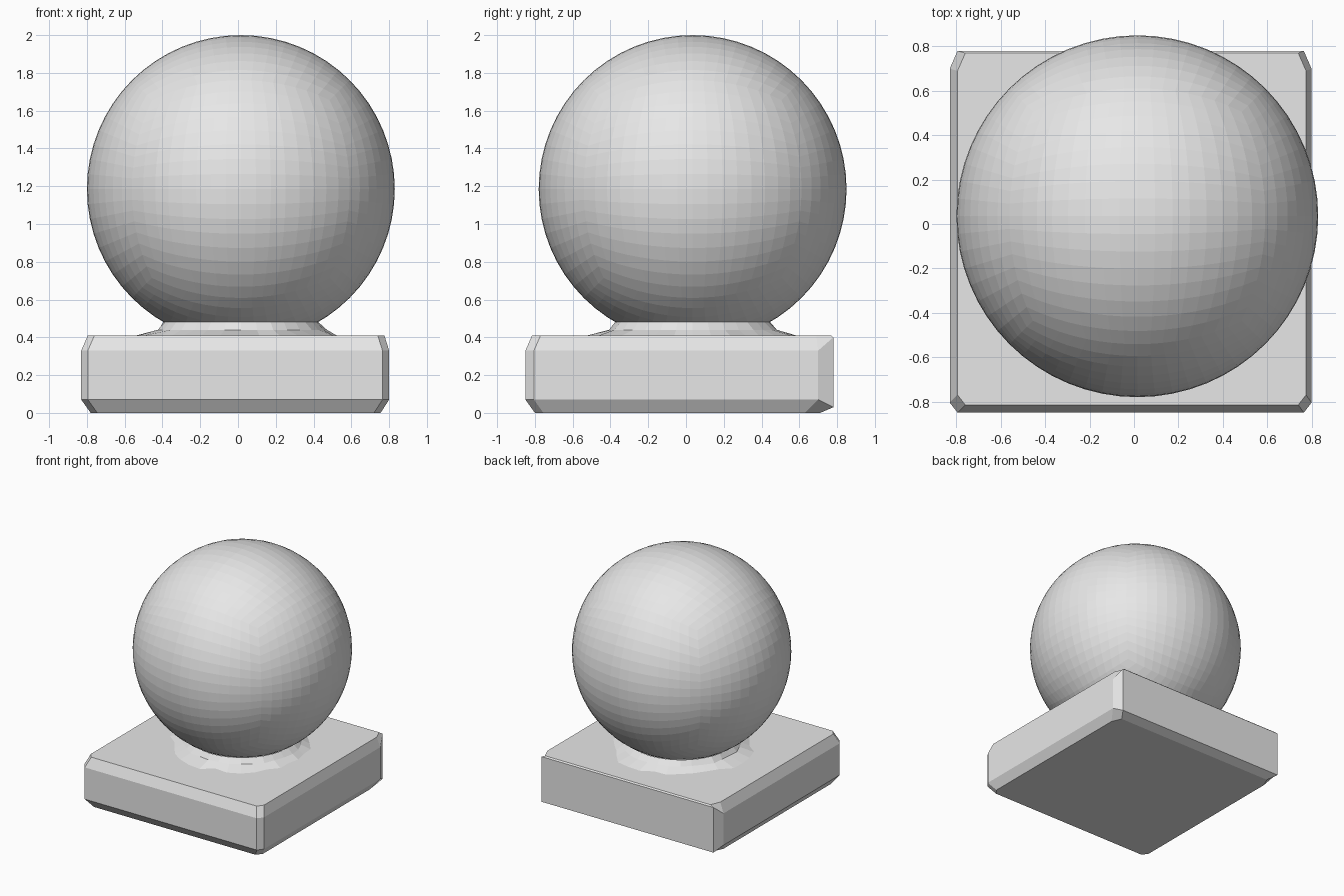
import bpy, bmesh, math, random
from mathutils import Vector

random.seed(4)
cube = bpy.data.objects.get("Cube")
if cube:
    bpy.data.objects.remove(cube, do_unlink=True)

# Single plain grey finish
stone = bpy.data.materials.new("stone_grey")
stone.use_nodes = True
GREY = (0.8, 0.8, 0.8, 1)
stone.diffuse_color = GREY
stone.node_tree.nodes["Principled BSDF"].inputs["Base Color"].default_value = GREY

CENTRE = Vector((0.015, 0.035, 1.185))
RADIUS = 0.815
CUT_Z = 0.48


def add_object(name, bm):
    bmesh.ops.recalc_face_normals(bm, faces=bm.faces)
    mesh = bpy.data.meshes.new(name)
    bm.to_mesh(mesh)
    bm.free()
    mesh.materials.append(stone)
    obj = bpy.data.objects.new(name, mesh)
    bpy.context.collection.objects.link(obj)
    return obj


def loft(rings, capped):
    """Skin consecutive rings of points, optionally closing both ends."""
    bm = bmesh.new()
    loops = [[bm.verts.new(p) for p in ring] for ring in rings]
    for low, high in zip(loops, loops[1:]):
        for i in range(len(low)):
            j = (i + 1) % len(low)
            bm.faces.new((low[i], low[j], high[j], high[i]))
    if capped:
        bm.faces.new(loops[0][::-1])
        bm.faces.new(loops[-1])
    return bm


def plinth_ring(x0, x1, y0, y1, z_front, z_back):
    """Rectangle with clipped corners; the back corners are clipped longer."""
    cx, cf, cb = 0.035, 0.045, 0.08
    return [
        (x0 + cx, y0, z_front), (x1 - cx, y0, z_front),
        (x1, y0 + cf, z_front), (x1, y1 - cb, z_front),
        (x1 - cx, y1, z_back), (x0 + cx, y1, z_back),
        (x0, y1 - cb, z_front), (x0, y0 + cf, z_front),
    ]


# Chamfered square plinth
add_object("plinth", loft([
    plinth_ring(-0.78, 0.755, -0.80, 0.71, 0, 0),
    plinth_ring(-0.83, 0.80, -0.85, 0.78, 0.07, 0.03),
    plinth_ring(-0.83, 0.80, -0.85, 0.78, 0.33, 0.40),
    plinth_ring(-0.795, 0.775, -0.815, 0.77, 0.41, 0.41),
], True))

# Ball: an evenly divided cube rounded out, with its hidden bottom sliced off
bm = bmesh.new()
bmesh.ops.create_cube(bm, size=2)
bmesh.ops.subdivide_edges(bm, edges=bm.edges, cuts=15, use_grid_fill=True)
for v in bm.verts:
    v.co = Vector([math.tan(c * math.pi / 4) for c in v.co]).normalized() * RADIUS + CENTRE
bmesh.ops.bisect_plane(bm, geom=bm.verts[:] + bm.edges[:] + bm.faces[:],
                       plane_co=(0, 0, CUT_Z), plane_no=(0, 0, -1), clear_outer=True)
add_object("ball", bm)

# Flared, slightly rough collar between ball and plinth
def collar_ring(radius, z, rough):
    count = 32
    ring = []
    for i in range(count):
        a = math.tau * i / count
        r = radius + random.uniform(-rough, rough)
        ring.append((CENTRE.x + r * math.cos(a), CENTRE.y + r * math.sin(a), z))
    return ring


add_object("collar", loft([
    collar_ring(0.53, 0.409, 0.04),
    collar_ring(0.445, 0.44, 0.012),
    collar_ring(0.411, CUT_Z, 0),
], False))
